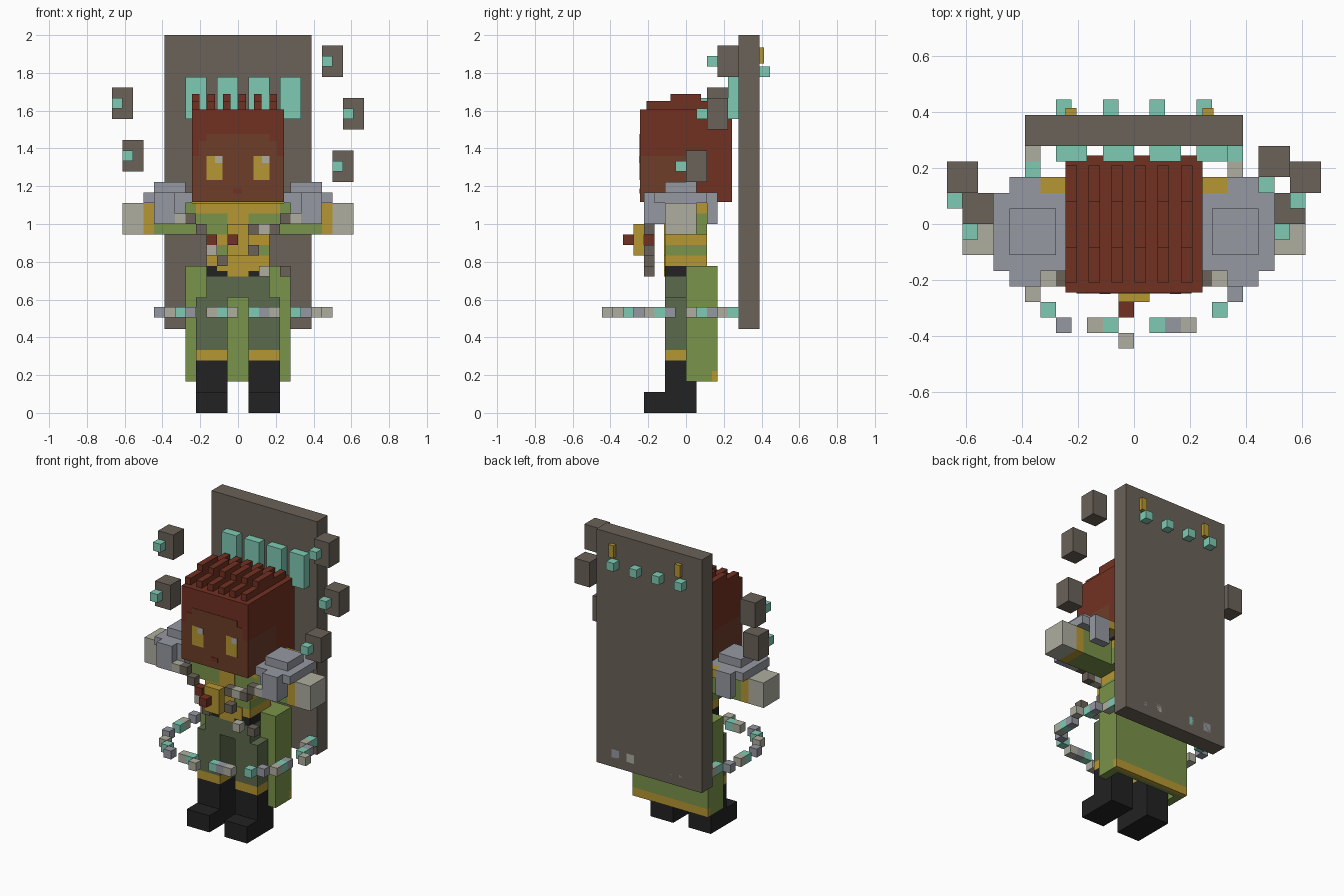
import bpy
import bmesh

if "Cube" in bpy.data.objects:
    bpy.data.objects.remove(bpy.data.objects["Cube"])

U = 2 / 36  # one block of the building grid


def material(name, r, g, b):
    m = bpy.data.materials.new(name)
    lin = [((c / 255 + 0.055) / 1.055) ** 2.4 for c in (r, g, b)]
    m.diffuse_color = (*lin, 1)
    m.use_nodes = True
    m.node_tree.nodes["Principled BSDF"].inputs["Base Color"].default_value = m.diffuse_color
    return m


STONE = material("stone_brown", 107, 98, 89)
TEAL = material("teal", 127, 202, 180)
HAIR = material("russet", 113, 49, 34)
SKIN = material("skin_brown", 109, 61, 41)
GOLD = material("gold", 182, 151, 51)
GREEN = material("leaf_green", 122, 147, 74)
DARK_GREEN = material("dark_green", 92, 106, 76)
BLACK = material("black", 34, 34, 34)
STEEL = material("steel_grey", 150, 153, 162)
PALE = material("pale_grey", 174, 174, 160)


def boxes(name, mat, *specs, mirror=False):
    """Boxes given as x0,x1,y0,y1,z0,z1 in grid units, joined in one object."""
    bm = bmesh.new()
    specs = list(specs)
    if mirror:
        specs += [(-b, -a, *rest) for a, b, *rest in specs]
    for x0, x1, y0, y1, z0, z1 in specs:
        verts = bmesh.ops.create_cube(bm, size=1)["verts"]
        for v in verts:
            v.co.x = U * (x1 if v.co.x > 0 else x0)
            v.co.y = U * (y1 if v.co.y > 0 else y0)
            v.co.z = U * (z1 if v.co.z > 0 else z0)
    me = bpy.data.meshes.new(name)
    bm.to_mesh(me)
    bm.free()
    me.materials.append(mat)
    ob = bpy.data.objects.new(name, me)
    bpy.context.collection.objects.link(ob)
    return ob


def cube(x, y, z):
    return (x, x + 1, y, y + 1, z, z + 1)


# Standing slab with its inlays
boxes("back_slab", STONE, (-7, 7, 5, 7, 8, 36))
boxes("slab_front_plates", TEAL, *[(x, x + 2, 4, 5, 28, 32) for x in (-5, -2, 1, 4)])
boxes("slab_back_studs", TEAL, *[cube(x, 7, 32) for x in (-5, -2, 1, 4)])
boxes("slab_back_pins", GOLD, *[(x, x + 0.7, 7, 7.45, 33.3, 34.8) for x in (-4.4, 4.4)])

# Floating stones, each with a teal stud on its front left
floaters = [(-12, 2, 28), (-11, 0, 23), (8, 3, 32), (10, 2, 27), (9, 0, 22)]
boxes("floating_stones", STONE, *[(x, x + 2, y, y + 2, z, z + 3) for x, y, z in floaters])
boxes("floating_studs", TEAL, *[cube(x, y - 1, z + 1) for x, y, z in floaters])

# Boots and legs
boxes("boots", BLACK, (1, 4, -4, 1, 0, 2), (1, 4, -2, 1, 2, 5), mirror=True)
boxes("boot_cuffs", GOLD, (1, 4, -2, 1, 5, 6), mirror=True)
boxes("legs", DARK_GREEN, (1, 4, -2, 1, 6, 11), mirror=True)
boxes("hips", DARK_GREEN, (-3, 3, -2, 1, 11, 13))
boxes("belt", BLACK, (-3, 3, -2, 1, 13, 14))

# Coat tails
boxes("coat_sides", GREEN, (4, 5, 0, 2, 3, 14), (3, 4, 0, 2, 11, 14), mirror=True)
boxes("coat_back", GREEN, (-5, 5, 2, 2.5, 3, 14), (-5, 5, 2.5, 3, 4, 14))
boxes("coat_hem", GOLD, (-5, 5, 2.5, 3, 3, 4))

# Torso in bands
boxes("torso_gold_bands", GOLD, (-3, 3, -2, 2, 14, 15), (-3, 3, -2, 2, 16, 17),
      (-4, 4, -2, 2, 19, 20))
boxes("torso_green_bands", GREEN, (-3, 3, -2, 2, 15, 16), (-4, 4, -2, 2, 17, 19))
boxes("shirt_front", GOLD, (-1, 1, -2.12, -2, 13, 19), (-2, 2, -2.1, -2, 13.5, 15))
boxes("collar_back", GOLD, (-6, 6, 2, 3, 20, 21))

# Arms and shoulder armour
boxes("sleeves", GREEN, (4, 8, -2, 1, 17, 20), mirror=True)
boxes("sleeve_cuffs", GOLD, (8, 9, -2, 1, 17, 20), mirror=True)
boxes("hands", PALE, (9, 11, -2, 1, 17, 20), mirror=True)
boxes("shoulder_pads", STEEL, (4.4, 9, -3, 2, 20, 21), (5, 8, -2, 1, 21, 22),
      (5, 8, -3, -2, 18, 20), (6, 8, -4, -3, 18, 21), (6, 8, 2, 3, 18, 21), mirror=True)

# Head: hair volume at the back and top, skin at the lower front
H = 4.4
boxes("hair", HAIR, (-H, H, -H, H, 24.5, 28.9), (-H, H, 1, H, 20.1, 24.5))
boxes("face", SKIN, (-H, H, -H, 1, 20.1, 24.5))
F = -H - 0.05
boxes("forehead", SKIN, (-3.7, 3.7, F, -H, 24.5, 25.9), (-3, 3, F, -H, 25.9, 26.6))
boxes("eyes", GOLD, (1.5, 3, F, -H, 22.2, 24.5), mirror=True)
boxes("eye_glints", PALE, (-2.2, -1.5, F - 0.05, F, 23.8, 24.5),
      (2.3, 3, F - 0.05, F, 23.8, 24.5))
boxes("mouth", HAIR, (-0.5, 0.4, F, -H, 20.9, 21.4))

# Six stepped braids over the top of the head
braids = []
for i in range(6):
    x = -H + 1.48 * i
    for y0, y1, z in ((-3.75, -1.5, 29.7), (-1.5, 1.45, 30.4), (1.45, 3.75, 29.7)):
        braids.append((x, x + 0.74, y0, y1, 28.9, z))
boxes("braids", HAIR, *braids)

# Chest ornaments
boxes("pendant", GOLD, (-1, 1, -5, -4, 15, 18))
boxes("gems", HAIR, cube(-1, -6, 16), cube(-3, -4, 16))
boxes("dark_beads", STONE, cube(-5, -4, 18), cube(4, -4, 18), cube(-4, -4, 17),
      cube(3, -4, 17), cube(1, -4, 17), cube(-2, -4, 14), cube(1, -4, 15), cube(4, -4, 13))
boxes("pale_beads", PALE, cube(-6, -4, 18), cube(5, -4, 18), cube(-3, -4, 15),
      cube(2, -4, 17), cube(2, -4, 13))

# Ring of beads floating around the legs
ring = [(-1, -8), (1, -7), (2, -7), (3, -7), (5, -6), (6, -5), (7, -4), (7, -3), (7, -2),
        (8, 0), (7, 1), (7, 2), (6, 3), (6, 4), (4, 6), (2, 6), (-3, 6), (-5, 6),
        (-7, 4), (-7, 3), (-8, 2), (-8, 0), (-8, -1), (-8, -3),
        (-7, -5), (-6, -6), (-5, -7), (-3, -7), (-2, -7)]
for k, (name, mat) in enumerate((("pale", PALE), ("teal", TEAL), ("steel", STEEL))):
    boxes("ring_beads_" + name, mat, *[cube(x, y, 9.1) for x, y in ring[k::3]])
